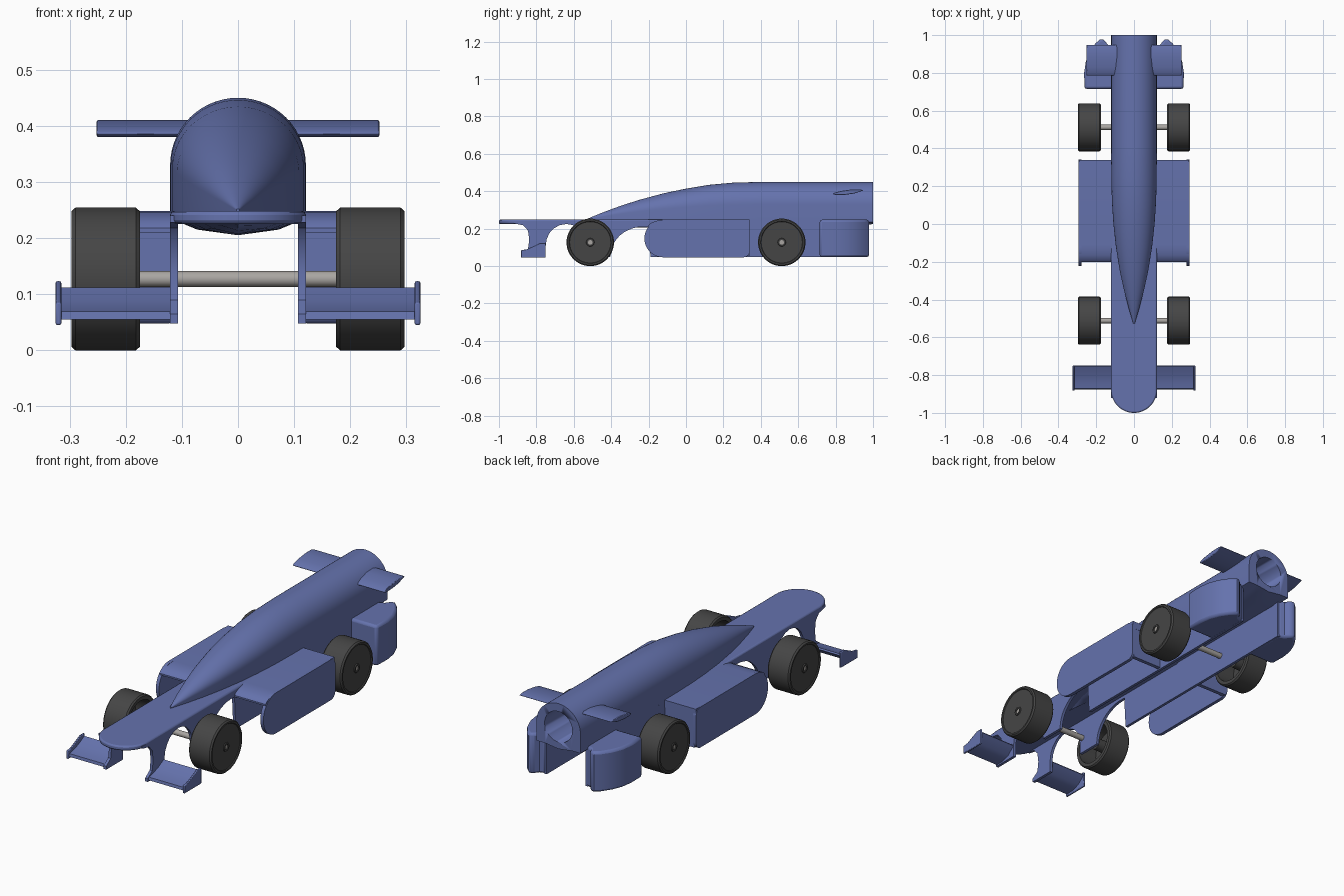
import bpy, bmesh
from math import sin, cos, pi, radians
from mathutils import Matrix

if "Cube" in bpy.data.objects:
    bpy.data.objects.remove(bpy.data.objects["Cube"])


def material(name, rgb):
    m = bpy.data.materials.new(name)
    m.diffuse_color = (*rgb, 1)
    m.use_nodes = True
    m.node_tree.nodes["Principled BSDF"].inputs["Base Color"].default_value = m.diffuse_color
    return m


BLUE = material("blue_paint", (0.13, 0.17, 0.42))
RUBBER = material("dark_rubber", (0.06, 0.06, 0.06))
STEEL = material("steel", (0.4, 0.38, 0.36))


def finish(name, bm, mat=BLUE, bevel=0):
    bmesh.ops.remove_doubles(bm, verts=bm.verts, dist=1e-5)
    bmesh.ops.recalc_face_normals(bm, faces=bm.faces)
    mesh = bpy.data.meshes.new(name)
    bm.to_mesh(mesh)
    bm.free()
    ob = bpy.data.objects.new(name, mesh)
    bpy.context.collection.objects.link(ob)
    mesh.materials.append(mat)
    if bevel:
        b = ob.modifiers.new("bevel", 'BEVEL')
        b.width, b.segments, b.limit_method = bevel, 2, 'ANGLE'
        b.angle_limit = radians(45)
    bpy.ops.object.select_all(action='DESELECT')
    ob.select_set(True)
    bpy.context.view_layer.objects.active = ob
    bpy.ops.object.shade_smooth_by_angle(angle=radians(35))
    return ob


def loft(name, rings, mat=BLUE, caps=True, bevel=0):
    bm = bmesh.new()
    vs = [[bm.verts.new(p) for p in r] for r in rings]
    n = len(rings[0])
    for a, b in zip(vs, vs[1:]):
        for i in range(n):
            bm.faces.new((a[i], a[(i + 1) % n], b[(i + 1) % n], b[i]))
    if caps:
        bm.faces.new(vs[0])
        bm.faces.new(vs[-1])
    return finish(name, bm, mat, bevel)


def side_prism(name, yz, x0, x1, bevel=0):
    return loft(name, [[(x, y, z) for y, z in yz] for x in (x0, x1)], bevel=bevel)


def top_prism(name, xy, z0, z1, bevel=0):
    return loft(name, [[(x, y, z) for x, y in xy] for z in (z0, z1)], bevel=bevel)


def arc(cy, cz, ry, rz, a0, a1, n=10):
    return [(cy + ry * cos(radians(a0 + (a1 - a0) * i / n)),
             cz + rz * sin(radians(a0 + (a1 - a0) * i / n))) for i in range(n + 1)]


def round_rect(y0, y1, z0, z1, rf, rr):
    # front corners use radius rf, rear corners rr
    return (arc(y0 + rf, z0 + rf, rf, rf, 180, 270) + arc(y1 - rr, z0 + rr, rr, rr, 270, 360)
            + arc(y1 - rr, z1 - rr, rr, rr, 0, 90) + arc(y0 + rf, z1 - rf, rf, rf, 90, 180))


# fuselage: arched sections growing from a point to the full tail
def section(y, w, zt, zb):
    zs = 0.25 + (zt - 0.25) * 0.4
    top = [(w * cos(pi * i / 28), y, zs + (zt - zs) * sin(pi * i / 28)) for i in range(29)]
    return top + [(-w, y, 0.235), (-0.6 * w, y, zb + 0.01), (0, y, zb),
                  (0.6 * w, y, zb + 0.01), (w, y, 0.235)]


stations = [(-0.53, 0.003, 0.252, 0.23), (-0.45, 0.027, 0.285, 0.222), (-0.35, 0.053, 0.322, 0.213),
            (-0.25, 0.075, 0.354, 0.207), (-0.12, 0.096, 0.389, 0.205), (0, 0.109, 0.414, 0.205),
            (0.12, 0.117, 0.434, 0.205), (0.25, 0.12, 0.446, 0.205), (0.4, 0.121, 0.45, 0.205),
            (0.9, 0.121, 0.45, 0.207), (1.0, 0.121, 0.45, 0.225)]
fuselage = loft("fuselage", [section(*s) for s in stations])

# gas cartridge bore in the tail
bm = bmesh.new()
bmesh.ops.create_cone(bm, cap_ends=True, segments=40, radius1=0.076, radius2=0.076, depth=0.8,
                      matrix=Matrix.Translation((0, 1.0, 0.335)) @ Matrix.Rotation(pi / 2, 4, 'X'))
bore = finish("bore_cutter", bm)
bore.hide_render = True
bore.hide_set(True)
cut = fuselage.modifiers.new("bore", 'BOOLEAN')
cut.object = bore
cut.operation, cut.solver = 'DIFFERENCE', 'EXACT'

# flat nose deck with a rounded tip
top_prism("nose_deck", arc(0, -0.88, 0.121, 0.12, 180, 360, 28) + [(0.121, 0.2), (-0.121, 0.2)],
          0.225, 0.248, bevel=0.007)

# thin side wall: wing strut, wheel arches, axle leg and long tunnel wall
wall = ([(-0.92, 0.24), (-0.92, 0.228), (-0.87, 0.218), (-0.845, 0.19), (-0.838, 0.14),
         (-0.845, 0.09), (-0.88, 0.065), (-0.88, 0.048), (-0.75, 0.048)]
        + arc(-0.64, 0.11, 0.11, 0.115, 180, 0)
        + [(-0.53, 0.048), (-0.41, 0.048)]
        + arc(-0.23, 0.05, 0.175, 0.16, 180, 90) + [(-0.2, 0.21), (-0.19, 0.048), (0.94, 0.048), (0.94, 0.24)])

# cambered aerofoils given as (y, z) outlines
front_foil = [(-0.875, 0.055), (-0.83, 0.056), (-0.79, 0.07), (-0.75, 0.105), (-0.755, 0.112),
              (-0.80, 0.088), (-0.84, 0.075), (-0.872, 0.069)]
rear_foil = [(0.785, 0.386), (0.80, 0.380), (0.85, 0.381), (0.90, 0.388), (0.95, 0.405),
             (0.93, 0.410), (0.88, 0.409), (0.83, 0.402), (0.795, 0.393)]
pod_roof = [(-0.2, 0.21), (-0.2, 0.218), (-0.19, 0.229), (-0.165, 0.24), (-0.135, 0.246),
            (-0.11, 0.248), (0.34, 0.248), (0.34, 0.21)]
end_plate = [(-0.882, 0.045), (-0.75, 0.045), (-0.75, 0.123), (-0.78, 0.123), (-0.85, 0.09), (-0.882, 0.085)]

# wheel cross-section (x, radius), open on the inside
wheel = [(0.175, 0.104), (0.175, 0.121), (0.182, 0.127), (0.290, 0.127), (0.297, 0.121),
         (0.297, 0.113), (0.293, 0.110), (0.293, 0.022), (0.297, 0.020), (0.297, 0.012),
         (0.19, 0.012), (0.19, 0.028), (0.275, 0.032), (0.275, 0.100)]

for s, side in ((1, "right"), (-1, "left")):
    side_prism("side_wall_" + side, wall, s * 0.107, s * 0.121)
    side_prism("front_wing_" + side, front_foil, s * 0.11, s * 0.32)
    side_prism("front_end_plate_" + side, end_plate, s * 0.315, s * 0.325, bevel=0.003)
    side_prism("rear_wing_" + side, rear_foil, s * 0.08, s * 0.252, bevel=0.003)

    # side pod: roof, outer fin and rear bulkhead
    side_prism("pod_roof_" + side, pod_roof, s * 0.11, s * 0.292)
    side_prism("pod_fin_" + side, round_rect(-0.222, 0.342, 0.047, 0.248, 0.099, 0.035),
               s * 0.278, s * 0.295)
    top_prism("pod_bulkhead_" + side, [(s * x, y) for x, y in
              ((0.115, 0.32), (0.285, 0.32), (0.285, 0.339), (0.115, 0.339))], 0.055, 0.24)

    # rear pod curving in toward the tail
    tail = [(0.11, 0.715), (0.262, 0.715), (0.264, 0.80), (0.255, 0.86), (0.235, 0.91),
            (0.205, 0.955), (0.18, 0.978), (0.16, 0.978), (0.14, 0.95), (0.11, 0.94)]
    top_prism("rear_pod_" + side, [(s * x, y) for x, y in tail], 0.048, 0.248, bevel=0.012)

    for y, end in ((-0.512, "front"), (0.512, "rear")):
        n = 48
        rings = [[(s * x, y + r * cos(2 * pi * i / n), 0.127 + r * sin(2 * pi * i / n))
                  for x, r in wheel] for i in range(n + 1)]
        loft(f"wheel_{end}_{side}", rings, RUBBER, caps=False)

# axles
for y, end in ((-0.512, "front"), (0.512, "rear")):
    bm = bmesh.new()
    bmesh.ops.create_cone(bm, cap_ends=True, segments=24, radius1=0.014, radius2=0.014, depth=0.585,
                          matrix=Matrix.Translation((0, y, 0.127)) @ Matrix.Rotation(pi / 2, 4, 'Y'))
    finish("axle_" + end, bm, STEEL)
